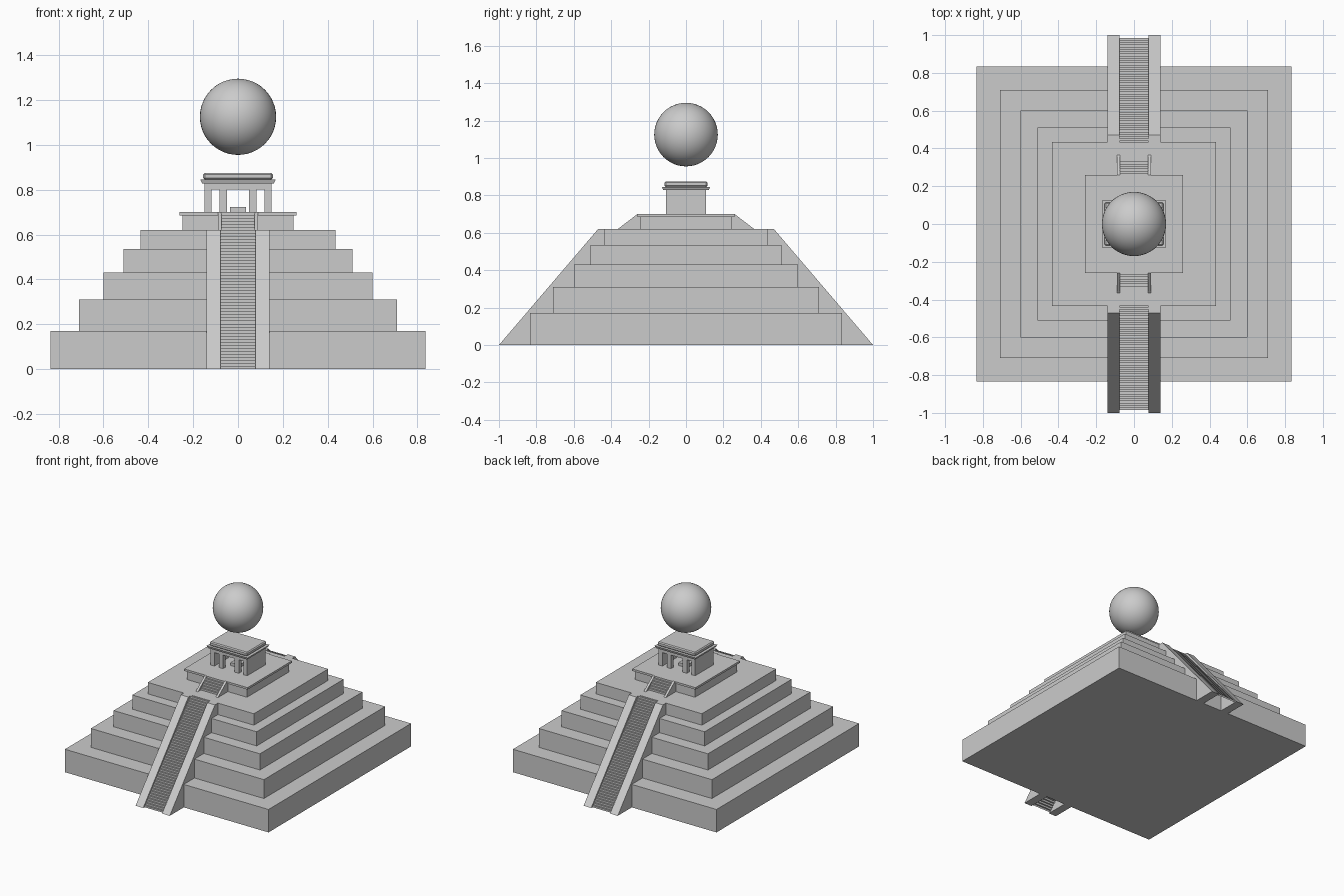
import bpy
import bmesh
from math import pi
from mathutils import Matrix

if "Cube" in bpy.data.objects:
    bpy.data.objects.remove(bpy.data.objects["Cube"])

stone = bpy.data.materials.new("grey stone")
stone.use_nodes = True
grey = (0.6, 0.6, 0.6, 1)
stone.diffuse_color = grey
stone.node_tree.nodes["Principled BSDF"].inputs["Base Color"].default_value = grey


def finish(name, bm, fix_normals=True):
    """Turn a bmesh into a stone object."""
    if fix_normals:
        bmesh.ops.recalc_face_normals(bm, faces=bm.faces)
    mesh = bpy.data.meshes.new(name)
    bm.to_mesh(mesh)
    bm.free()
    mesh.materials.append(stone)
    obj = bpy.data.objects.new(name, mesh)
    bpy.context.collection.objects.link(obj)
    return obj


def box(name, x0, x1, y0, y1, z0, z1):
    bm = bmesh.new()
    bmesh.ops.create_cube(bm, size=1)
    for v in bm.verts:
        v.co = (x1 if v.co.x > 0 else x0, y1 if v.co.y > 0 else y0, z1 if v.co.z > 0 else z0)
    return finish(name, bm)


def slab(name, hx, hy, z0, z1):
    return box(name, -hx, hx, -hy, hy, z0, z1)


def extrude_x(name, profile, x0, x1, turn, solid=True):
    """Sweep a (distance, height) profile along x; turn puts it on the front or back."""
    bm = bmesh.new()
    verts = [bm.verts.new((x0, -d, z)) for d, z in profile]
    if solid:
        parts = [bm.faces.new(verts)]
    else:
        parts = [bm.edges.new(pair) for pair in zip(verts, verts[1:])]
    swept = bmesh.ops.extrude_face_region(bm, geom=parts) if solid else bmesh.ops.extrude_edge_only(bm, edges=parts)
    moved = [g for g in swept["geom"] if isinstance(g, bmesh.types.BMVert)]
    bmesh.ops.translate(bm, verts=moved, vec=(x1 - x0, 0, 0))
    if not solid:
        # an open sheet of steps faces outward and up
        for f in bm.faces:
            f.normal_update()
            if f.normal.z - f.normal.y < 0:
                f.normal_flip()
    bmesh.ops.transform(bm, matrix=Matrix.Rotation(turn, 4, "Z"), verts=bm.verts)
    return finish(name, bm, solid)


def steps(count, d0, z0, d1, z1):
    """Zigzag profile climbing from (d0, z0) to (d1, z1)."""
    run, rise = (d1 - d0) / count, (z1 - z0) / count
    points = [(d0, z0)]
    for i in range(count):
        points.append((d0 + i * run, z0 + (i + 1) * rise))
        points.append((d0 + (i + 1) * run, z0 + (i + 1) * rise))
    return points


# Stepped pyramid tiers
base = 0
for i, (half, top) in enumerate([(0.835, 0.17), (0.71, 0.31), (0.6, 0.43), (0.51, 0.535), (0.435, 0.62)]):
    slab(f"tier_{i + 1}", half, half, base, top)
    base = top

# Upper platform with an overhanging slab
slab("platform", 0.247, 0.247, 0.62, 0.685)
slab("platform_slab", 0.26, 0.26, 0.685, 0.7)

# Front and back stairways with balustrades
for side, turn in (("front", 0), ("back", pi)):
    extrude_x(side + "_stairs", steps(46, 0.985, 0, 0.44, 0.62), -0.08, 0.08, turn, False)
    extrude_x(side + "_upper_stairs", steps(6, 0.33, 0.62, 0.255, 0.7), -0.075, 0.075, turn, False)
    for hand, s in (("left", 1), ("right", -1)):
        extrude_x(f"{side}_{hand}_balustrade", [(1, 0), (0.47, 0.62), (0.43, 0.62), (0.43, 0.5), (0.8, 0)],
                  s * 0.078, s * 0.14, turn)
        extrude_x(f"{side}_{hand}_upper_balustrade", [(0.365, 0.62), (0.26, 0.7), (0.24, 0.7), (0.24, 0.62)],
                  s * 0.073, s * 0.09, turn)

# Temple walls, columns, lintel and altar
for hand, s in (("left", 1), ("right", -1)):
    x0, x1 = sorted((s * 0.118, s * 0.15))
    box(hand + "_temple_wall", x0, x1, -0.107, 0.107, 0.7, 0.81)
    for side, t in (("front", -1), ("back", 1)):
        x0, x1 = sorted((s * 0.048, s * 0.082))
        y0, y1 = sorted((t * 0.107, t * 0.075))
        box(f"{side}_{hand}_column", x0, x1, y0, y1, 0.7, 0.81)
slab("lintel", 0.15, 0.107, 0.8, 0.832)
slab("altar", 0.036, 0.036, 0.7, 0.722)

# Roof: flared eave, then a chamfered cap
eave = slab("eave", 0.168, 0.128, 0.828, 0.845)
for v in eave.data.vertices:
    if v.co.z < 0.83:
        v.co.x *= 0.95
        v.co.y *= 0.95
cap = slab("roof_cap", 0.155, 0.115, 0.845, 0.875)
bevel = cap.modifiers.new("chamfer", "BEVEL")
bevel.width = 0.007
bevel.segments = 1

# Floating sphere
bm = bmesh.new()
bmesh.ops.create_uvsphere(bm, u_segments=48, v_segments=24, radius=0.17)
bmesh.ops.translate(bm, verts=bm.verts, vec=(0, 0, 1.125))
for f in bm.faces:
    f.smooth = True
finish("sphere", bm)
